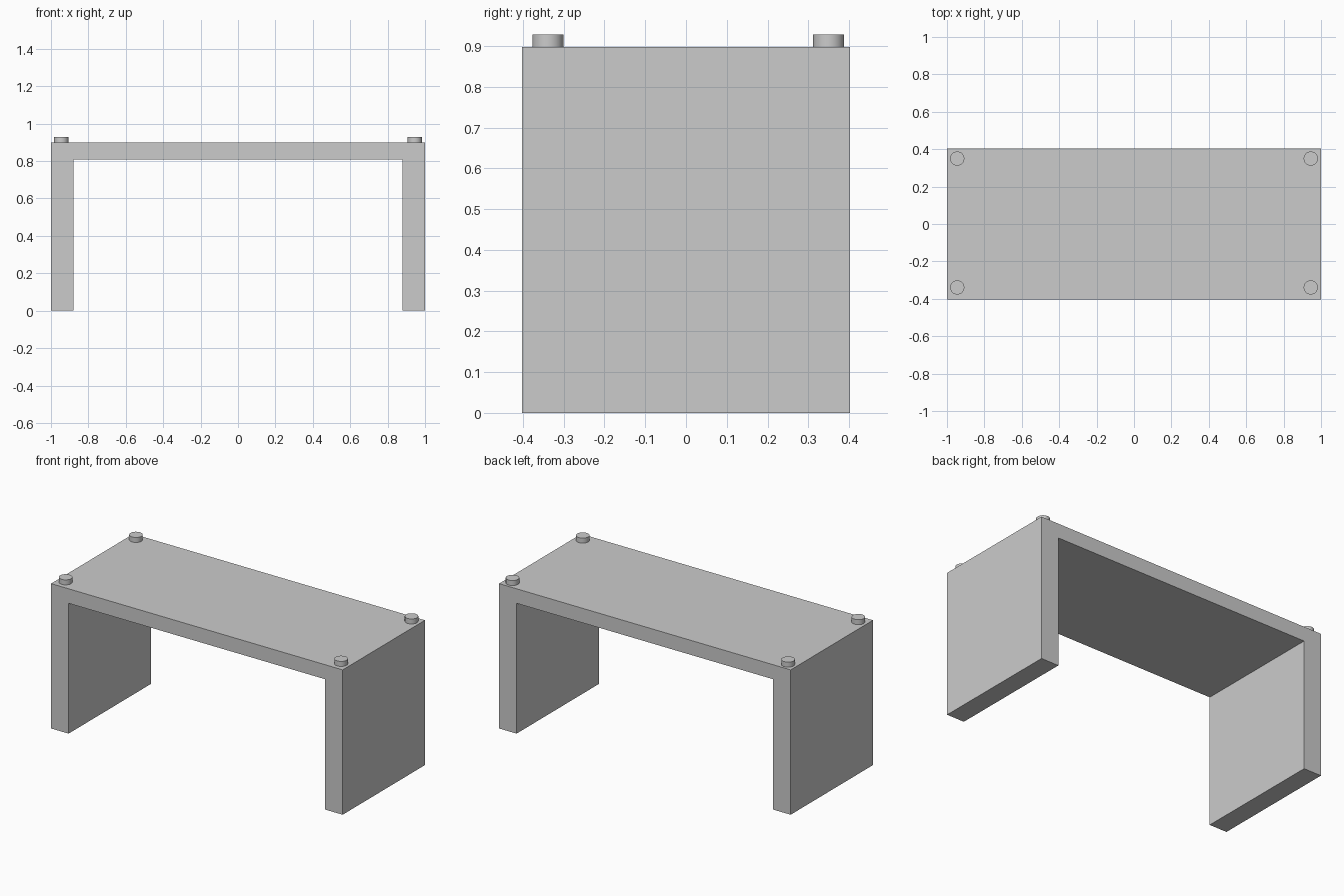
import bpy, bmesh

if "Cube" in bpy.data.objects:
    bpy.data.objects.remove(bpy.data.objects["Cube"])

HALF_DEPTH = 0.403
TOP_Z = 0.898

# Bench body: U-shaped profile extruded along y
profile = [(-1, 0), (-0.88, 0), (-0.88, 0.808), (0.88, 0.808),
           (0.88, 0), (1, 0), (1, TOP_Z), (-1, TOP_Z)]
bm = bmesh.new()
face = bm.faces.new([bm.verts.new((x, -HALF_DEPTH, z)) for x, z in profile])
ext = bmesh.ops.extrude_face_region(bm, geom=[face])
moved = [g for g in ext["geom"] if isinstance(g, bmesh.types.BMVert)]
bmesh.ops.translate(bm, verts=moved, vec=(0, 2 * HALF_DEPTH, 0))
bmesh.ops.recalc_face_normals(bm, faces=bm.faces)
mesh = bpy.data.meshes.new("bench_body")
bm.to_mesh(mesh)
bm.free()
bpy.context.collection.objects.link(bpy.data.objects.new("bench_body", mesh))

# Round pegs on the four corners of the top
for side, x in (("left", -0.945), ("right", 0.945)):
    for end, y in (("front", -0.339), ("back", 0.35)):
        bpy.ops.mesh.primitive_cylinder_add(
            vertices=32, radius=0.038, depth=0.031,
            location=(x, y, TOP_Z + 0.0155))
        peg = bpy.context.object
        peg.name = f"{end}_{side}_peg"
        bpy.ops.object.shade_smooth_by_angle()
